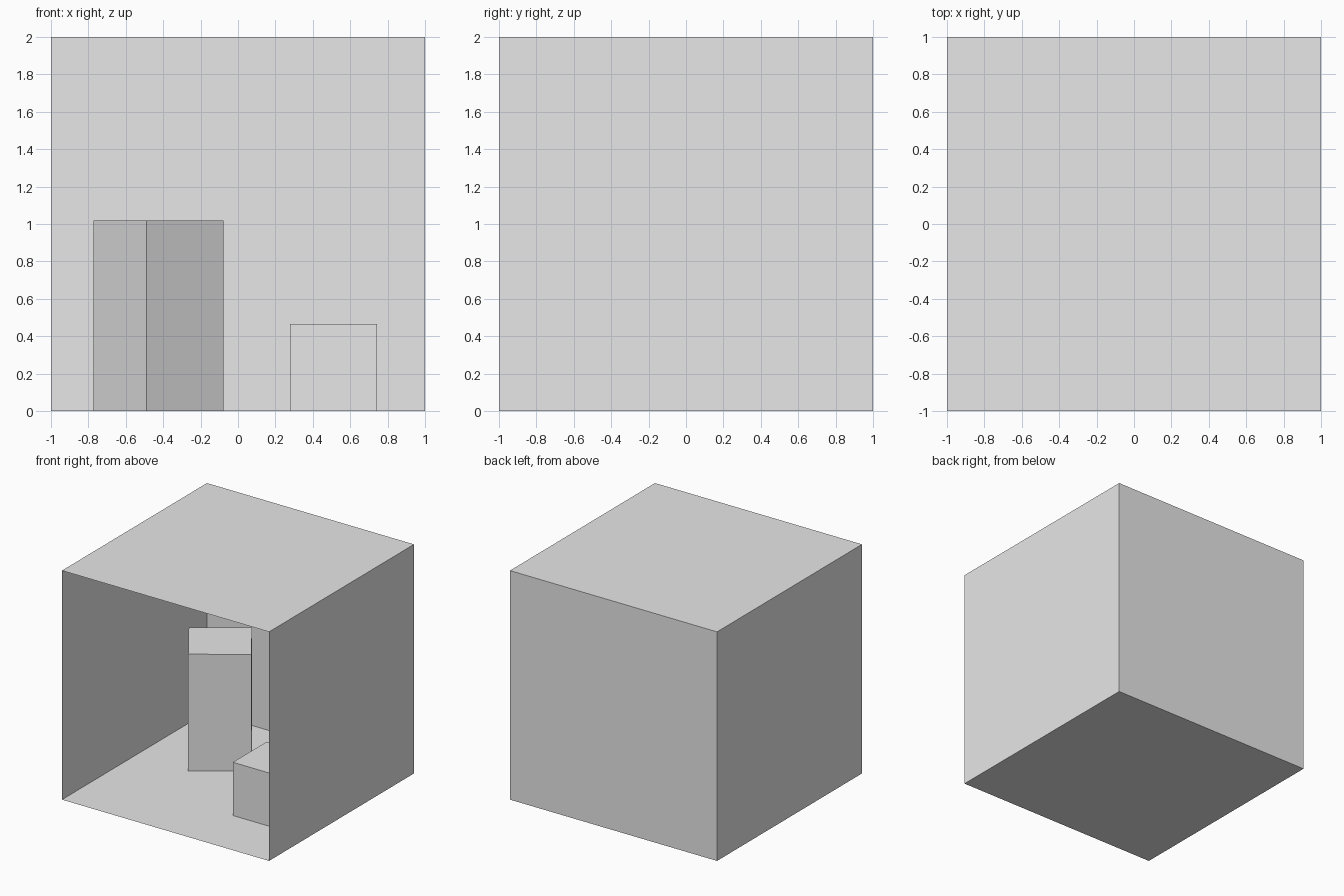
import bpy
import bmesh
from math import radians
from mathutils import Matrix, Vector

default_cube = bpy.data.objects.get("Cube")
if default_cube:
    bpy.data.objects.remove(default_cube, do_unlink=True)

# One plain grey for everything
grey = bpy.data.materials.new("light grey")
grey.use_nodes = True
grey.diffuse_color = (0.8, 0.8, 0.8, 1)
grey.node_tree.nodes["Principled BSDF"].inputs["Base Color"].default_value = (0.8, 0.8, 0.8, 1)


def make_box(name, size, location, turn=0, open_side=None):
    """Box standing on its location; open_side is the normal of a side left off."""
    bm = bmesh.new()
    bmesh.ops.create_cube(bm, size=1)
    if open_side:
        side = [f for f in bm.faces if f.normal.dot(Vector(open_side)) > 0.9]
        bmesh.ops.delete(bm, geom=side, context='FACES')
    bmesh.ops.translate(bm, verts=bm.verts, vec=(0, 0, 0.5))
    bmesh.ops.scale(bm, verts=bm.verts, vec=size)
    bmesh.ops.rotate(bm, verts=bm.verts, matrix=Matrix.Rotation(radians(turn), 3, 'Z'))
    mesh = bpy.data.meshes.new(name)
    bm.to_mesh(mesh)
    bm.free()
    mesh.materials.append(grey)
    obj = bpy.data.objects.new(name, mesh)
    obj.location = location
    bpy.context.collection.objects.link(obj)
    return obj


# Thin-walled room, open at the front
make_box("room_shell", (2, 2, 2), (0, 0, 0), open_side=(0, -1, 0))

# Blocks resting on the floor, without hidden undersides
make_box("tall_block", (0.5, 0.5, 1.02), (-0.425, 0.36, 0), turn=34.5, open_side=(0, 0, -1))
make_box("short_block", (0.465, 0.465, 0.465), (0.51, -0.235, 0), open_side=(0, 0, -1))
